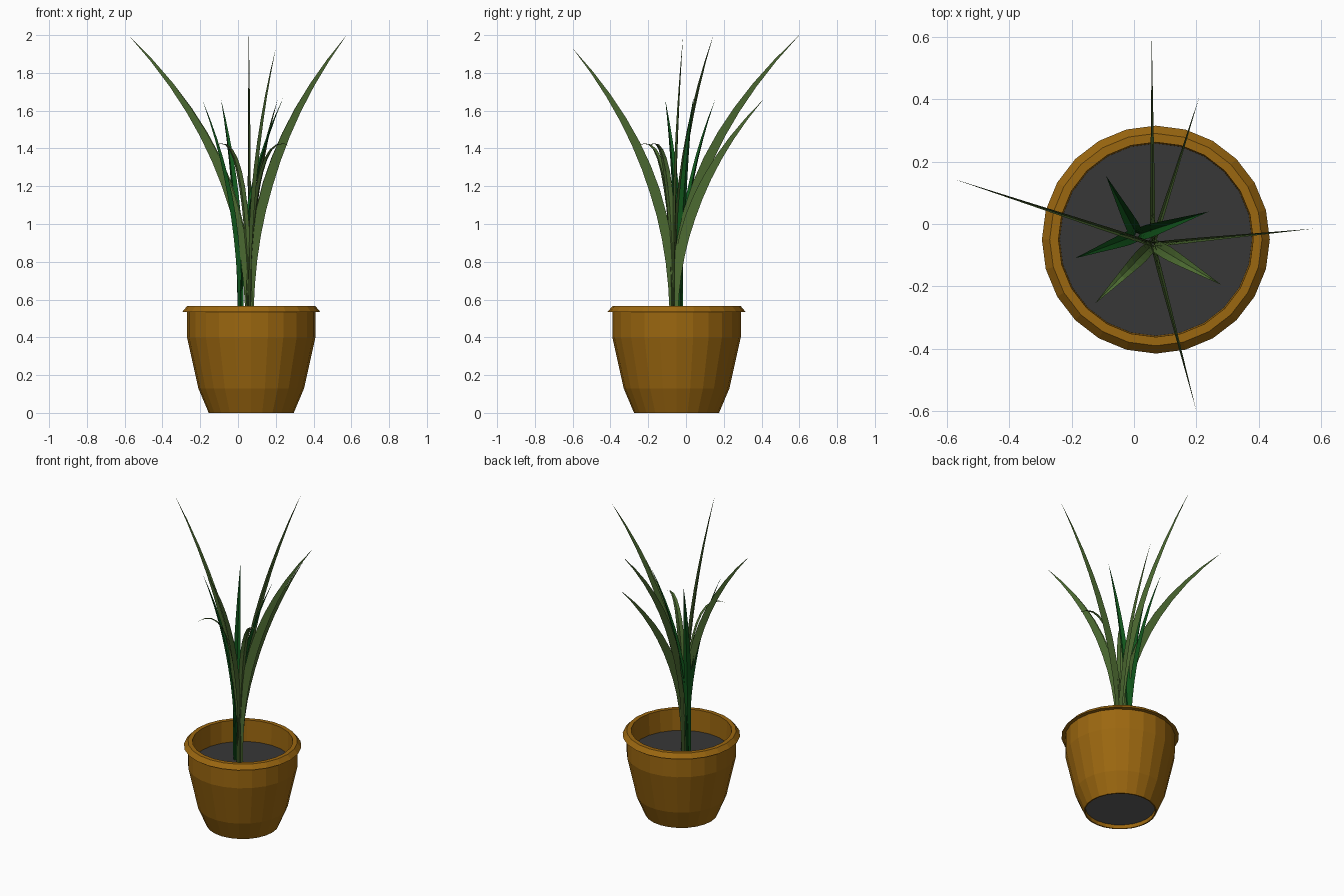
import bpy, bmesh, math
from mathutils import Vector

if "Cube" in bpy.data.objects:
    bpy.data.objects.remove(bpy.data.objects["Cube"])


def mat(name, rgb):
    m = bpy.data.materials.new(name)
    m.diffuse_color = (*rgb, 1)
    m.use_nodes = True
    m.node_tree.nodes["Principled BSDF"].inputs["Base Color"].default_value = m.diffuse_color
    return m


OCHRE = mat("ochre_pot", (0.33, 0.136, 0.005))
SOIL = mat("dark_soil", (0.038, 0.038, 0.038))
GREY = mat("grey_base", (0.115, 0.115, 0.115))
OLIVE = mat("olive_leaf", (0.075, 0.15, 0.032))
GREEN = mat("deep_green_leaf", (0.006, 0.10, 0.012))
POT = (0.07, -0.05)
SIDES = 24


def finish(bm, name, material):
    me = bpy.data.meshes.new(name)
    bm.to_mesh(me)
    bm.free()
    me.materials.append(material)
    ob = bpy.data.objects.new(name, me)
    bpy.context.collection.objects.link(ob)
    return ob


def ring(bm, r, z):
    return [bm.verts.new((POT[0] + r * math.cos(a), POT[1] + r * math.sin(a), z))
            for a in (2 * math.pi * i / SIDES for i in range(SIDES))]


def lathe(name, profile, material):
    bm = bmesh.new()
    rings = [ring(bm, r, z) for r, z in profile]
    for lo, hi in zip(rings, rings[1:]):
        for i in range(SIDES):
            j = (i + 1) % SIDES
            bm.faces.new((lo[i], lo[j], hi[j], hi[i]))
    return finish(bm, name, material)


def disc(name, r, z, material, up=True):
    bm = bmesh.new()
    vs = ring(bm, r, z)
    bm.faces.new(vs if up else vs[::-1])
    return finish(bm, name, material)


# pot: foot, wall, lip and inner wall in one profile
lathe("pot", [(0.215, 0.03), (0.217, 0.0), (0.225, 0.0), (0.28, 0.13), (0.34, 0.40),
              (0.34, 0.535), (0.365, 0.535), (0.34, 0.565), (0.312, 0.565),
              (0.308, 0.41)], OCHRE)
disc("soil", 0.309, 0.42, SOIL)
disc("pot_bottom", 0.216, 0.025, GREY, up=False)


def leaf(name, base, tip, material, half_w, depth, power=2.4, droop=0.0, steps=12):
    """Folded blade that bends outward from base to tip."""
    b, t_ = Vector(base), Vector(tip)
    out = Vector((t_.x - b.x, t_.y - b.y, 0))
    reach = out.length
    out.normalize()
    side = Vector((-out.y, out.x, 0))
    rise = t_.z - b.z

    def point(t):
        h = math.sin(t * droop) / math.sin(droop) if droop else t
        return b + out * reach * t ** power + Vector((0, 0, rise * h))

    bm = bmesh.new()
    rows = []
    for i in range(steps):
        t = i / steps
        c = point(t)
        tangent = (point(t + 0.01) - point(max(t - 0.01, 0))).normalized()
        normal = tangent.cross(side).normalized()
        w = 0.75 + 0.5 * t if t < 0.5 else 1 - ((t - 0.5) / 0.5) ** 1.5
        edge = normal * depth * w / 2
        rows.append([bm.verts.new(c + edge + side * half_w * w),
                     bm.verts.new(c - edge),
                     bm.verts.new(c + edge - side * half_w * w)])
    for r0, r1 in zip(rows, rows[1:]):
        for k in range(2):
            bm.faces.new((r0[k], r0[k + 1], r1[k + 1], r1[k]))
    end = bm.verts.new(t_)
    for k in range(2):
        bm.faces.new((rows[-1][k], rows[-1][k + 1], end))
    finish(bm, name, material)


olive_base = (0.06, -0.065, 0.42)
green_base = (0.01, -0.035, 0.42)

# tall olive leaves, folded tight so they stand on edge
for i, tip in enumerate([(-0.58, 0.145, 2.0), (0.575, -0.015, 2.0), (0.057, 0.60, 2.0),
                         (0.20, -0.60, 1.93), (0.21, 0.41, 1.66)]):
    leaf(f"tall_leaf_{i + 1}", olive_base, tip, OLIVE, 0.008, 0.055)

# short drooping olive leaves, broad side up
for i, tip in enumerate([(-0.125, -0.255, 1.41), (0.28, -0.195, 1.41)]):
    leaf(f"drooping_leaf_{i + 1}", olive_base, tip, OLIVE, 0.022, 0.008, 2.2, 1.75)

# inner deep green leaves
for i, tip in enumerate([(-0.09, 0.155, 1.66), (0.24, 0.04, 1.67), (-0.19, -0.11, 1.66)]):
    leaf(f"inner_leaf_{i + 1}", green_base, tip, GREEN, 0.022, 0.02)
